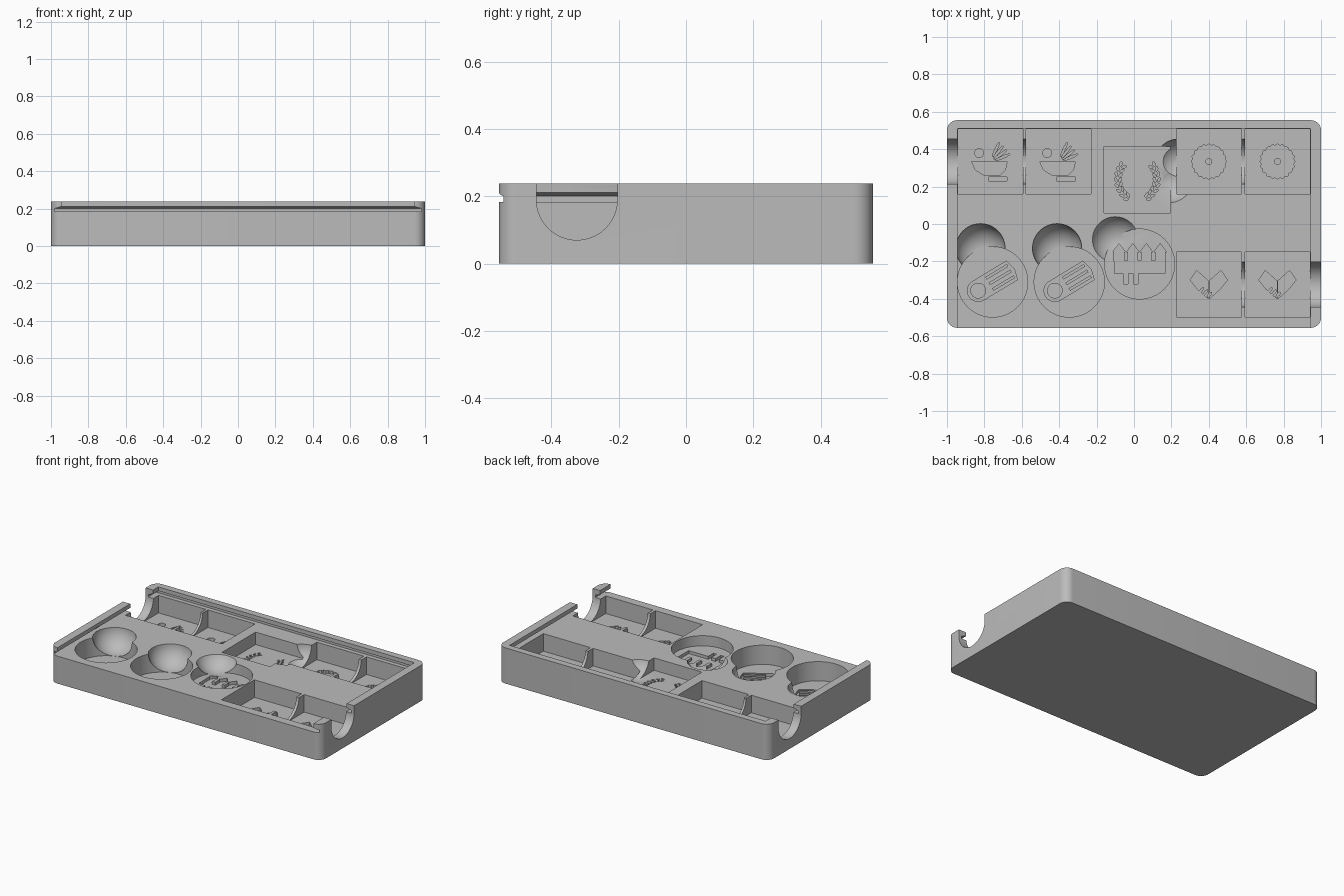
import bpy, bmesh, math
from mathutils import Matrix, Vector

if "Cube" in bpy.data.objects:
    bpy.data.objects.remove(bpy.data.objects["Cube"])

grey = bpy.data.materials.new("plain grey")
grey.use_nodes = True
grey.diffuse_color = (0.5, 0.5, 0.5, 1)
grey.node_tree.nodes["Principled BSDF"].inputs["Base Color"].default_value = (0.5, 0.5, 0.5, 1)

LEDGE, TOP, OVER = 0.183, 0.238, 0.3
ENGRAVE = 0.02
cutters = []


def make_object(name, bm):
    bmesh.ops.recalc_face_normals(bm, faces=bm.faces)
    mesh = bpy.data.meshes.new(name)
    bm.to_mesh(mesh)
    bm.free()
    mesh.materials.append(grey)
    obj = bpy.data.objects.new(name, mesh)
    bpy.context.collection.objects.link(obj)
    return obj


def loft(name, rings):
    """Closed solid through a stack of matching 3D rings."""
    bm = bmesh.new()
    loops = [[bm.verts.new(p) for p in ring] for ring in rings]
    for a, b in zip(loops, loops[1:]):
        for i in range(len(a)):
            j = (i + 1) % len(a)
            bm.faces.new((a[i], a[j], b[j], b[i]))
    bm.faces.new(loops[0])
    bm.faces.new(loops[-1])
    return make_object(name, bm)


def prism(name, points, low, high):
    return loft(name, [[(x, y, z) for x, y in points] for z in (low, high)])


def cut(obj):
    obj.hide_render = True
    cutters.append(obj)


def circle(x, y, r, n=64, ry=None, turn=0):
    out = []
    for i in range(n):
        a = math.tau * i / n
        p = Matrix.Rotation(turn, 2) @ Vector((r * math.cos(a), (ry or r) * math.sin(a)))
        out.append((x + p.x, y + p.y))
    return out


def rect(x0, x1, y0, y1):
    return [(x0, y0), (x1, y0), (x1, y1), (x0, y1)]


def rounded_rect(hx, hy, r, n=10):
    out = []
    for k, (sx, sy) in enumerate([(1, 1), (-1, 1), (-1, -1), (1, -1)]):
        for i in range(n + 1):
            a = math.pi / 2 * (k + i / n)
            out.append((sx * (hx - r) + r * math.cos(a), sy * (hy - r) + r * math.sin(a)))
    return out


def moved(points, x, y, flip=1):
    return [(x + flip * px, y + py) for px, py in points]


def scoop(x, y, z, r):
    bm = bmesh.new()
    bmesh.ops.create_uvsphere(bm, u_segments=48, v_segments=24, radius=r,
                              matrix=Matrix.Translation((x, y, z)))
    cut(make_object("scoop_cutter", bm))


def engrave(points, floor):
    cut(prism("icon_cutter", points, floor - ENGRAVE, floor + 0.01))


def finger_channel(x0, x1, y, r=0.12, z=0.19):
    """U-shaped trough running along x."""
    arc = [(y + r * math.cos(a), z + r * math.sin(a))
           for a in (math.pi + math.pi * i / 32 for i in range(33))]
    profile = arc + [(y + r, OVER), (y - r, OVER)]
    cut(loft("channel_cutter", [[(x, p, q) for p, q in profile] for x in (x0, x1)]))


# Tray body
tray = prism("tray", rounded_rect(1, 0.555, 0.055), 0, TOP)

# Sliding lid slot, open at the front, with a sloped upper lip
cut(loft("lid_cutter", [
    [(x, y, z) for x, y in rect(-hx, hx, -0.7, back)]
    for z, hx, back in [(LEDGE, 0.98, 0.537), (0.2, 0.98, 0.537),
                        (0.211, 0.945, 0.51), (OVER, 0.945, 0.51)]]))

# Square pockets in pairs
SQUARE, ROUND, SHALLOW, DISH = 0.066, 0.055, 0.1, 0.115
H = 0.174
back_left = [(-0.768, 0.334), (-0.404, 0.334)]
back_right = [(0.4, 0.334), (0.767, 0.334)]
front_right = [(0.4, -0.324), (0.767, -0.324)]
for x, y in back_left + back_right + front_right:
    cut(prism("square_cutter", rect(x - H, x + H, y - H, y + H), SQUARE, OVER))
finger_channel(-1.1, -0.4, 0.334)
finger_channel(0.4, 1.1, -0.324)
finger_channel(0.235, 0.7, 0.334)
scoop(0.235, 0.334, 0.19, 0.12)

# Middle square pocket with its scoop
cut(prism("middle_cutter", rect(-0.16, 0.194, 0.06, 0.414), SHALLOW, OVER))
scoop(0.19, 0.237, 0.225, 0.13)

# Round pockets with scoops
rounds = [(-0.756, -0.31), (-0.346, -0.31)]
for x, y in rounds:
    cut(prism("round_cutter", circle(x, y, 0.188), ROUND, OVER))
    scoop(x - 0.065, y + 0.18, 0.187, 0.132)
cut(prism("dish_cutter", circle(0.03, -0.214, 0.187), DISH, OVER))
scoop(-0.1, -0.083, 0.24, 0.135)

# Bowl icons
bowl = [(-0.1, 0), (0.09, 0), (0.08, -0.045), (0.05, -0.075), (-0.03, -0.075), (-0.08, -0.045)]
for x, y in back_left:
    engrave(moved(bowl, x, y), SQUARE)
    engrave(rect(x - 0.01, x + 0.09, y - 0.105, y - 0.082), SQUARE)
    engrave(circle(x - 0.06, y + 0.045, 0.024, 16), SQUARE)
    for i in range(4):
        engrave(circle(x + 0.03 + 0.012 * i, y + 0.065 - 0.014 * i, 0.042, 12, 0.006,
                       math.radians(65 - 14 * i)), SQUARE)

# Cog icons with a raised hub
for x, y in back_right:
    n = 80
    cog = []
    for i in range(n):
        a = math.tau * i / n
        r = 0.09 + 0.004 * math.cos(20 * a)
        cog.append((x + r * math.cos(a), y + r * math.sin(a)))
    engrave(cog, SQUARE)
    prism("cog_hub", circle(x, y, 0.018, 24), SQUARE - ENGRAVE, SQUARE)

# Handshake icons
hand = [(-0.1, 0.025), (-0.065, 0.075), (-0.003, 0.02), (-0.003, -0.075), (-0.06, -0.025)]
for x, y in front_right:
    for flip in (1, -1):
        engrave(moved(hand, x, y, flip), SQUARE)
    for i in range(3):
        prism("finger", circle(x - 0.04 + 0.022 * i, y - 0.03 - 0.012 * i, 0.02, 12, 0.008,
                               math.radians(50)), SQUARE - ENGRAVE, SQUARE)

# Laurel icon
for side in (-1, 1):
    for i in range(8):
        a = math.radians(-58 + 14 * i)
        for r, tilt in ((0.092, 0.5), (0.115, -0.5)):
            engrave(circle(0.018 + side * r * math.cos(a), 0.24 + 1.1 * r * math.sin(a), 0.013, 10, 0.006,
                           side * (a + math.pi / 2 + tilt)), SHALLOW)

# Town icon
tower = [(-0.026, -0.2), (0.026, -0.2), (0.026, -0.15), (0.034, -0.15), (0, -0.105),
         (-0.034, -0.15), (-0.026, -0.15)]
for x in (-0.08, -0.006, 0.066, 0.14):
    engrave(moved(tower, x, 0), DISH)
engrave(rect(-0.105, 0.165, -0.265, -0.195), DISH)
for x in (-0.045, 0.01):
    engrave(rect(x - 0.012, x + 0.012, -0.32, -0.26), DISH)

# Rolled bundle icons with raised ribs and coil
tilt = Matrix.Rotation(math.radians(31), 2)
for x, y in rounds:
    def along(points):
        return [(x + p.x, y + p.y) for p in (tilt @ Vector(q) for q in points)]
    base = circle(-0.09, 0, 0.058, 32)
    log = [p for p in base if p[0] < -0.09] + [(0.12, -0.058), (0.135, 0), (0.12, 0.058)]
    engrave(along(log), ROUND)
    for v in (-0.035, 0, 0.035):
        prism("rib", along(rect(-0.02, 0.115, v - 0.008, v + 0.008)), ROUND - ENGRAVE, ROUND)
    prism("coil", along(circle(-0.09, 0, 0.042, 32)), ROUND - ENGRAVE, ROUND)

# Apply the cuts, then remove the cutters
for obj in cutters:
    mod = tray.modifiers.new("cut", "BOOLEAN")
    mod.operation = "DIFFERENCE"
    mod.solver = "EXACT"
    mod.object = obj
bpy.context.view_layer.update()
carved = bpy.data.meshes.new_from_object(tray.evaluated_get(bpy.context.evaluated_depsgraph_get()))
tray.modifiers.clear()
tray.data = carved
for obj in cutters:
    bpy.data.objects.remove(obj)

# Smooth curved walls, keep edges sharp
bpy.ops.object.select_all(action="DESELECT")
tray.select_set(True)
bpy.context.view_layer.objects.active = tray
bpy.ops.object.shade_smooth_by_angle(angle=math.radians(30))
